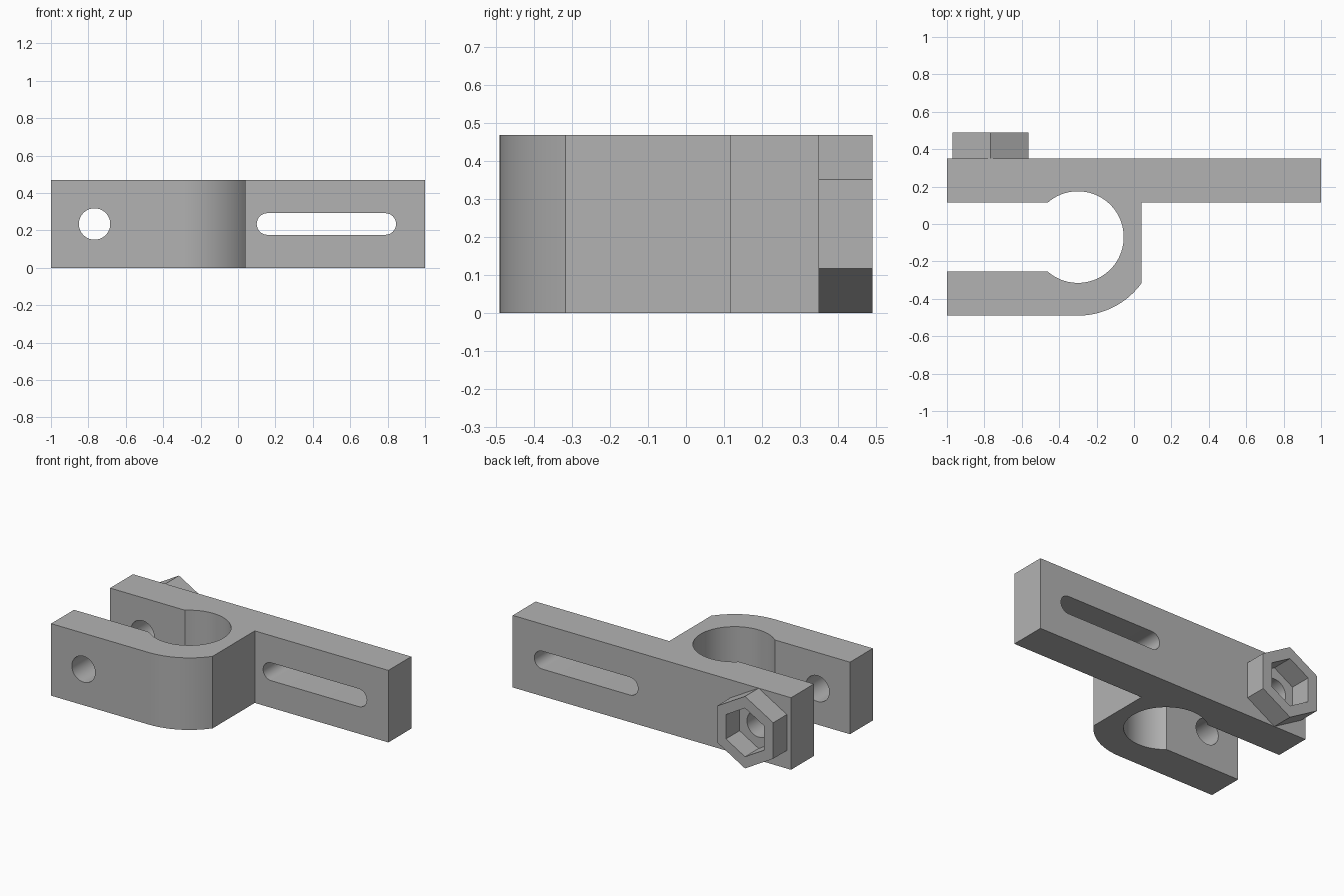
import bpy
import bmesh
from math import cos, sin, pi, radians, atan2, asin
from mathutils import Vector

old = bpy.data.objects.get("Cube")
if old:
    bpy.data.objects.remove(old, do_unlink=True)

grey = bpy.data.materials.new("plain grey")
grey.use_nodes = True
grey.diffuse_color = (0.45, 0.45, 0.45, 1)
grey.node_tree.nodes["Principled BSDF"].inputs["Base Color"].default_value = (0.45, 0.45, 0.45, 1)

HEIGHT = 0.468
MID = HEIGHT / 2
BACK, FRONT, THICK = 0.35, -0.49, 0.235
PLATE_IN, ARM_IN = BACK - THICK, FRONT + THICK
BORE_X, BORE_Y = -0.30, (PLATE_IN + ARM_IN) / 2
BORE_R, OUTER_R = 0.245, BORE_Y - FRONT
SIDE_X = 0.04
BOLT_X, BOLT_R = -0.767, 0.084


def arc(cx, cy, r, start, end, steps):
    """Points along a circular arc, both ends included."""
    angles = [start + (end - start) * i / steps for i in range(steps + 1)]
    return [(cx + r * cos(a), cy + r * sin(a)) for a in angles]


def prism(name, outline, to_3d, depth):
    """Extrude a closed 2D outline along a vector."""
    bm = bmesh.new()
    face = bm.faces.new([bm.verts.new(to_3d(*p)) for p in outline])
    ext = bmesh.ops.extrude_face_region(bm, geom=[face])
    moved = [v for v in ext["geom"] if isinstance(v, bmesh.types.BMVert)]
    bmesh.ops.translate(bm, verts=moved, vec=Vector(depth))
    bmesh.ops.recalc_face_normals(bm, faces=bm.faces)
    mesh = bpy.data.meshes.new(name)
    bm.to_mesh(mesh)
    bm.free()
    mesh.materials.append(grey)
    obj = bpy.data.objects.new(name, mesh)
    bpy.context.collection.objects.link(obj)
    return obj


def activate(obj):
    bpy.ops.object.select_all(action="DESELECT")
    obj.select_set(True)
    bpy.context.view_layer.objects.active = obj


def cut(obj, cutter):
    """Subtract a cutter and discard it."""
    cutter.hide_render = True
    mod = obj.modifiers.new("cut", "BOOLEAN")
    mod.operation = "DIFFERENCE"
    mod.solver = "EXACT"
    mod.object = cutter
    activate(obj)
    bpy.ops.object.modifier_apply(modifier=mod.name)
    bpy.data.objects.remove(cutter, do_unlink=True)


def at_y(y):
    return lambda x, z: (x, y, z)


# Clamp body: slotted plate, round bore and front arm in one profile
mouth = asin((PLATE_IN - BORE_Y) / BORE_R)
corner = atan2(-(OUTER_R**2 - (SIDE_X - BORE_X)**2) ** 0.5, SIDE_X - BORE_X)
profile = [(-1, FRONT)]
profile += arc(BORE_X, BORE_Y, OUTER_R, -pi / 2, corner, 16)
profile += [(SIDE_X, PLATE_IN), (1, PLATE_IN), (1, BACK), (-1, BACK), (-1, PLATE_IN)]
profile += arc(BORE_X, BORE_Y, BORE_R, pi - mouth, mouth - pi, 56)
profile += [(-1, ARM_IN)]
body = prism("clamp_body", profile, lambda x, y: (x, y, 0), (0, 0, HEIGHT))

# Bolt hole through both arms
circle = arc(BOLT_X, MID, BOLT_R, 0, 2 * pi, 40)[:-1]
cut(body, prism("bolt_hole_cutter", circle, at_y(-0.7), (0, 1.4, 0)))

# Long round-ended slot in the plate
slot_r = 0.058
slot = arc(0.845 - slot_r, MID, slot_r, -pi / 2, pi / 2, 16)
slot += arc(0.10 + slot_r, MID, slot_r, pi / 2, 3 * pi / 2, 16)
cut(body, prism("slot_cutter", slot, at_y(0), (0, 0.6, 0)))

# Hexagonal nut holder on the back
hexagon = arc(BOLT_X, MID, MID, pi / 2, 5 * pi / 2, 6)[:-1]
socket = arc(BOLT_X, MID, 0.158, pi / 2, 5 * pi / 2, 6)[:-1]
holder = prism("nut_holder", hexagon, at_y(BACK), (0, 0.14, 0))
cut(holder, prism("socket_cutter", socket, at_y(BACK - 0.1), (0, 0.4, 0)))

# Smooth curved walls, keep edges crisp
for part in (body, holder):
    activate(part)
    bpy.ops.object.shade_smooth_by_angle(angle=radians(25))
